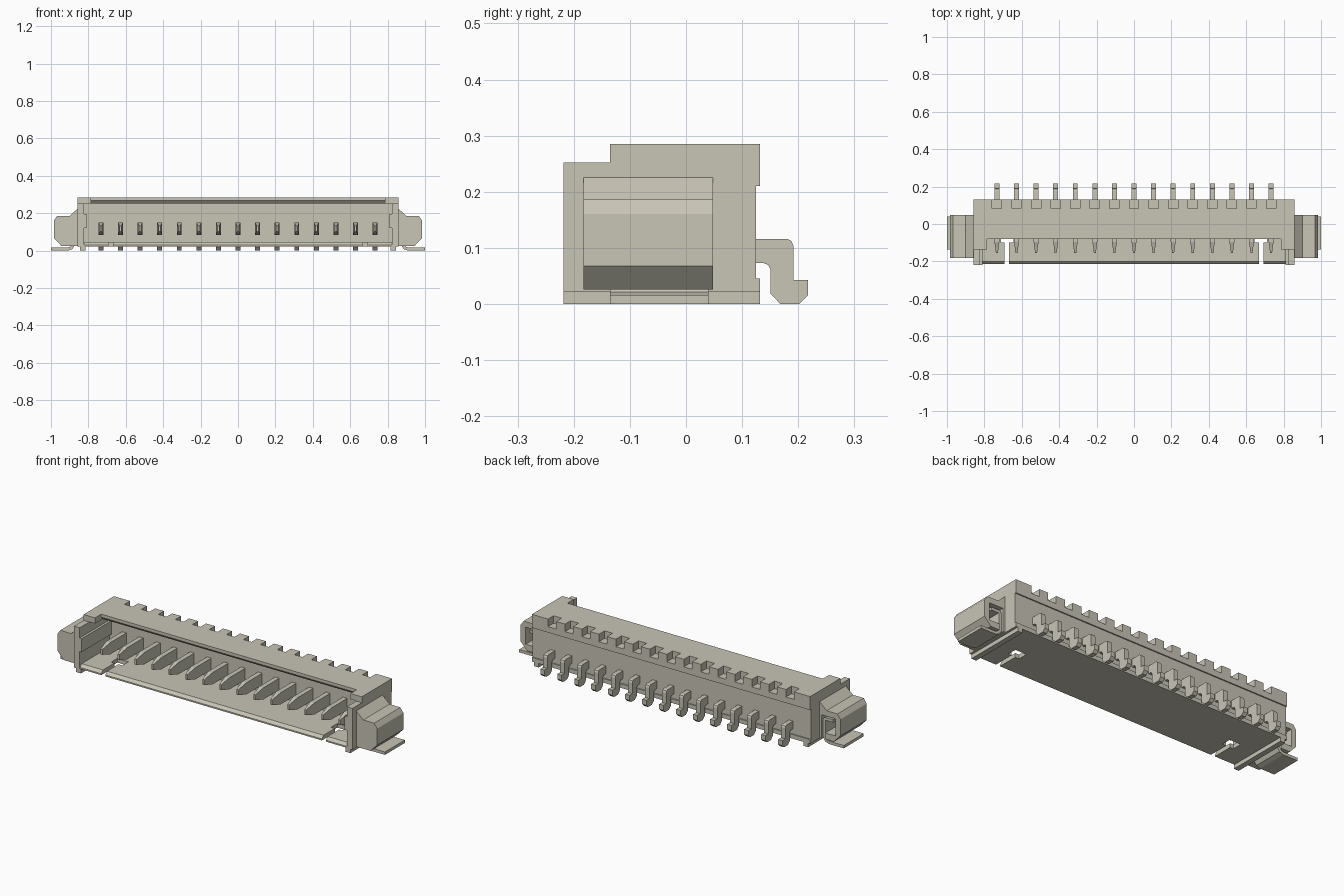
import bpy, bmesh
from mathutils import Vector

if "Cube" in bpy.data.objects:
    bpy.data.objects.remove(bpy.data.objects["Cube"])

BEIGE = (0.58, 0.56, 0.47, 1)
mat = bpy.data.materials.new("warm beige plastic")
mat.use_nodes = True
mat.diffuse_color = BEIGE
mat.node_tree.nodes["Principled BSDF"].inputs["Base Color"].default_value = BEIGE

PINS = [(i - 7) * 0.1047 for i in range(15)]


def finish(name, bm):
    bmesh.ops.recalc_face_normals(bm, faces=bm.faces)
    mesh = bpy.data.meshes.new(name)
    bm.to_mesh(mesh)
    bm.free()
    mesh.materials.append(mat)
    obj = bpy.data.objects.new(name, mesh)
    bpy.context.collection.objects.link(obj)
    return obj


def add_prism(bm, pts, axis, a, b):
    """Extrude a profile along x (pts are y,z) or along y (pts are x,z)."""
    place = (lambda p, t: (t, p[0], p[1])) if axis == "x" else (lambda p, t: (p[0], t, p[1]))
    face = bm.faces.new([bm.verts.new(place(p, a)) for p in pts])
    ext = bmesh.ops.extrude_face_region(bm, geom=[face])
    shift = Vector((b - a, 0, 0)) if axis == "x" else Vector((0, b - a, 0))
    bmesh.ops.translate(bm, vec=shift, verts=[v for v in ext["geom"] if isinstance(v, bmesh.types.BMVert)])


def add_box(bm, x0, x1, y0, y1, z0, z1):
    add_prism(bm, [(y0, z0), (y1, z0), (y1, z1), (y0, z1)], "x", x0, x1)


def prism(name, pts, axis, a, b):
    bm = bmesh.new()
    add_prism(bm, pts, axis, a, b)
    return finish(name, bm)


def boxes(name, items):
    bm = bmesh.new()
    for item in items:
        add_box(bm, *item)
    return finish(name, bm)


def cut(obj, cutter):
    mod = obj.modifiers.new("cut", "BOOLEAN")
    mod.operation = "DIFFERENCE"
    mod.solver = "EXACT"
    mod.object = cutter
    cutter.hide_render = True
    cutter.hide_viewport = True
    cutter.display_type = "WIRE"


def span(s, a, b):
    return tuple(sorted((s * a, s * b)))


# Housing: floor, back wall and top in one section
section = [(-0.215, 0.022), (0.132, 0.022), (0.132, 0.045), (0.125, 0.045), (0.125, 0.21),
           (0.132, 0.21), (0.132, 0.285), (-0.08, 0.285), (-0.08, 0.268), (-0.065, 0.252),
           (0.045, 0.252), (0.045, 0.045), (-0.2, 0.045), (-0.215, 0.03)]
housing = prism("housing", section, "x", -0.825, 0.825)

# Notches along the rear top edge
cut(housing, boxes("notch_cutter", [(x - 0.025, x + 0.025, 0.083, 0.15, 0.243, 0.3) for x in PINS]))

# Slits and windows in the floor
cut(housing, boxes("slit_cutter", [(*span(s, 0.667, 0.692), -0.25, -0.095, 0, 0.07) for s in (-1, 1)]))
cut(housing, boxes("window_cutter", [(*span(s, 0.643, 0.712), -0.1, -0.045, 0, 0.07) for s in (-1, 1)]))

for s, side in ((1, "left"), (-1, "right")):
    # End wall with stepped top
    wall = [(-0.218, 0.022), (0.132, 0.022), (0.132, 0.045), (0.125, 0.045), (0.125, 0.21),
            (0.132, 0.21), (0.132, 0.285), (-0.135, 0.285), (-0.135, 0.252), (-0.218, 0.252)]
    prism(side + "_end_wall", wall, "x", s * 0.823, s * 0.857)
    boxes(side + "_wall_rib", [(*span(s, 0.81, 0.83), -0.218, 0.05, 0.12, 0.195)])
    boxes(side + "_top_corner", [(*span(s, 0.787, 0.825), -0.135, -0.07, 0.253, 0.285)])
    boxes(side + "_bottom_rail", [(*span(s, 0.815, 0.845), -0.218, 0.132, 0, 0.024)])

    # Hollow ear, open at the back
    ear_pts = [(0.855, 0.227), (0.9, 0.186), (0.967, 0.186), (0.985, 0.16),
               (0.985, 0.068), (0.945, 0.026), (0.855, 0.026)]
    ear = prism(side + "_ear", [(s * x, z) for x, z in ear_pts], "y", -0.183, 0.048)
    cut(ear, boxes(side + "_pocket_cutter", [(*span(s, 0.868, 0.955), -0.14, 0.08, 0.06, 0.155)]))
    cut(ear, boxes(side + "_slot_cutter", [(*span(s, 0.868, 0.892), -0.14, 0.08, 0.01, 0.08)]))

    # Bent solder tab hooked into the ear
    tab_pts = [(1.0, 0), (0.91, 0), (0.886, 0.008), (0.872, 0.03), (0.872, 0.13), (0.882, 0.142),
               (0.935, 0.142), (0.935, 0.126), (0.888, 0.126), (0.888, 0.034), (0.897, 0.021),
               (0.912, 0.016), (1.0, 0.016)]
    prism(side + "_solder_tab", [(s * x, z) for x, z in tab_pts], "y", -0.135, 0.04)

# Contact blades with tapered tips, and bent solder legs behind
blades, legs = bmesh.new(), bmesh.new()
leg_pts = [(0.12, 0.073), (0.138, 0.073), (0.147, 0.069), (0.151, 0.06), (0.151, 0.018), (0.168, 0),
           (0.202, 0), (0.217, 0.015), (0.217, 0.043), (0.192, 0.043), (0.192, 0.102),
           (0.188, 0.112), (0.18, 0.116), (0.12, 0.116)]
for x in PINS:
    add_box(blades, x - 0.013, x + 0.013, -0.155, 0.05, 0.085, 0.15)
    add_prism(legs, leg_pts, "x", x - 0.013, x + 0.013)
# Split each blade where its tip begins, then pinch the tip
bmesh.ops.bisect_plane(blades, geom=blades.verts[:] + blades.edges[:] + blades.faces[:],
                       plane_co=(0, -0.095, 0), plane_no=(0, 1, 0))
for v in blades.verts:
    if v.co.y < -0.15:
        centre = min(PINS, key=lambda p: abs(p - v.co.x))
        v.co.x = centre + (v.co.x - centre) * 0.4
        v.co.z = 0.117 + (v.co.z - 0.117) * 0.45
finish("contact_blades", blades)
finish("solder_legs", legs)
